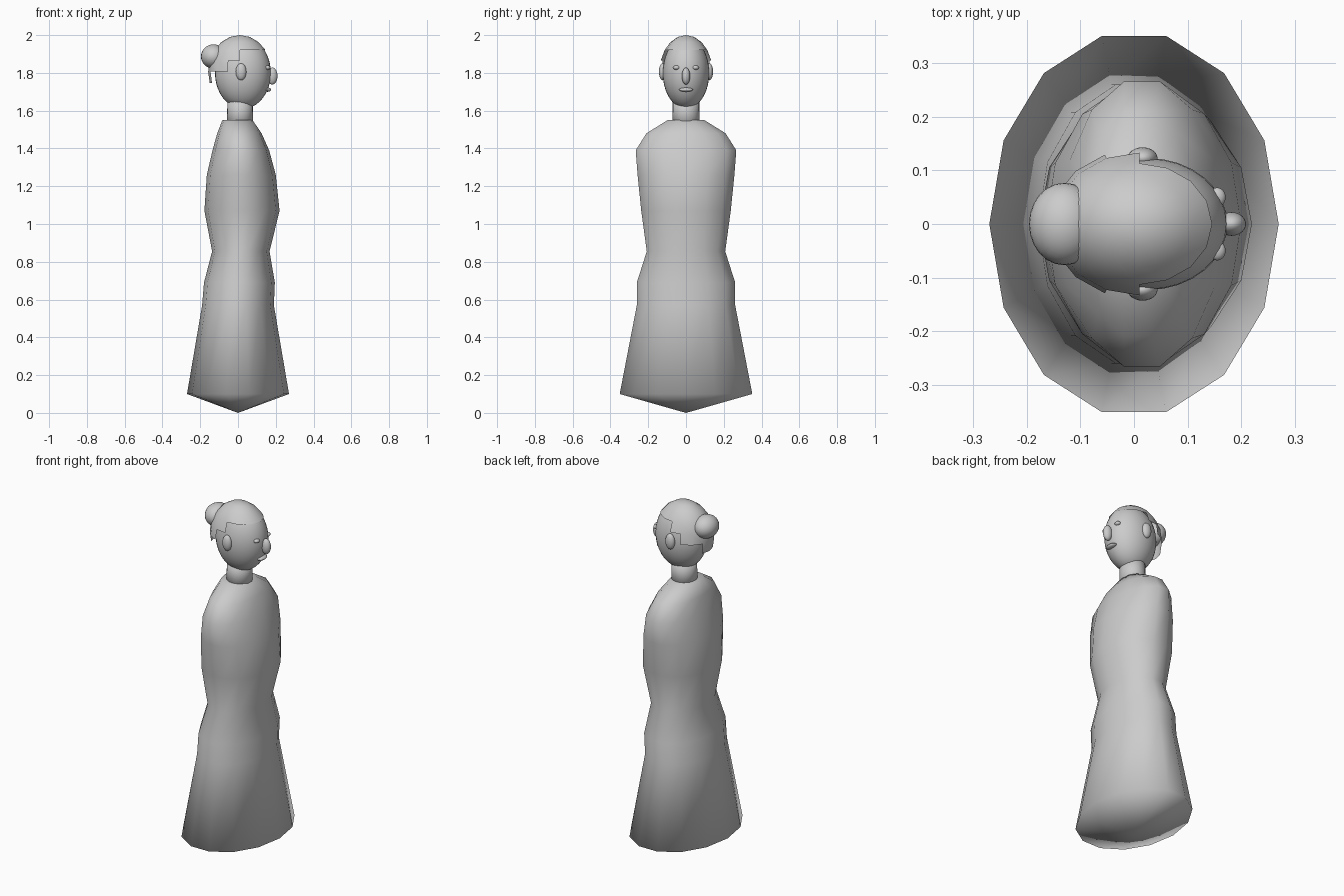
import bpy, bmesh
from math import cos, sin, pi, atan2, degrees

cube = bpy.data.objects.get("Cube")
if cube:
    bpy.data.objects.remove(cube, do_unlink=True)

grey = bpy.data.materials.new("plain grey")
grey.use_nodes = True
colour = (0.6, 0.6, 0.6, 1)
grey.diffuse_color = colour
grey.node_tree.nodes["Principled BSDF"].inputs["Base Color"].default_value = colour


def finish(name, bm, flip=True):
    if flip:
        bmesh.ops.recalc_face_normals(bm, faces=bm.faces)
    mesh = bpy.data.meshes.new(name)
    bm.to_mesh(mesh)
    bm.free()
    mesh.materials.append(grey)
    for poly in mesh.polygons:
        poly.use_smooth = True
    obj = bpy.data.objects.new(name, mesh)
    bpy.context.collection.objects.link(obj)
    return obj


def ellipsoid(name, centre, radii, segments=24, rings=16, remove=None):
    bm = bmesh.new()
    bmesh.ops.create_uvsphere(bm, u_segments=segments, v_segments=rings, radius=1)
    if remove:
        doomed = [f for f in bm.faces if remove(f.calc_center_median())]
        bmesh.ops.delete(bm, geom=doomed, context='FACES')
    bmesh.ops.scale(bm, vec=radii, verts=bm.verts)
    bmesh.ops.translate(bm, vec=centre, verts=bm.verts)
    return finish(name, bm, remove is None)


def loft(name, levels, sides, bottom, top):
    """Oval rings (z, back x, front x, half width) closed by two tips."""
    bm = bmesh.new()
    rings = []
    for z, back, front, width in levels:
        mid, depth = (back + front) / 2, (front - back) / 2
        rings.append([bm.verts.new((mid + depth * cos(2 * pi * k / sides),
                                    width * sin(2 * pi * k / sides), z))
                      for k in range(sides)])
    low, high = bm.verts.new((0, 0, bottom)), bm.verts.new((0, 0, top))
    for k in range(sides):
        n = (k + 1) % sides
        for a, b in zip(rings, rings[1:]):
            bm.faces.new((a[k], a[n], b[n], b[k]))
        bm.faces.new((low, rings[0][n], rings[0][k]))
        bm.faces.new((high, rings[-1][k], rings[-1][n]))
    return finish(name, bm)


# Long robe with a waist, shoulders and pointed underside
loft("robe", [
    (0.10, -0.27, 0.27, 0.36),
    (0.57, -0.19, 0.19, 0.267),
    (0.69, -0.18, 0.195, 0.267),
    (0.855, -0.137, 0.167, 0.213),
    (1.07, -0.178, 0.22, 0.243),
    (1.26, -0.165, 0.20, 0.263),
    (1.39, -0.135, 0.165, 0.273),
    (1.48, -0.11, 0.125, 0.215),
    (1.55, -0.083, 0.077, 0.10),
], 14, 0.0, 1.555)

# Neck and head
loft("neck", [(1.50, -0.06, 0.08, 0.072), (1.68, -0.055, 0.078, 0.07)],
     24, 1.50, 1.68)
ellipsoid("head", (0.026, 0, 1.80), (0.148, 0.123, 0.19), 32, 20)


# Hair shell whose lower edge steps down towards the back
def below_hairline(p):
    turn = abs(degrees(atan2(p.y, p.x)))
    line = 36 if turn < 90 else 18 if turn < 112.5 else 0 if turn < 157.5 else -18
    return p.z < sin(line * pi / 180)


ellipsoid("hair", (0.01, 0, 1.807), (0.168, 0.14, 0.193), 16, 10, below_hairline)
ellipsoid("hair_bun", (-0.13, 0, 1.887), (0.066, 0.077, 0.064))

# Face
ellipsoid("nose", (0.182, 0, 1.783), (0.027, 0.022, 0.045))
ellipsoid("mouth", (0.157, 0, 1.711), (0.019, 0.037, 0.011))
for side, s in (("left", 1), ("right", -1)):
    ellipsoid(side + "_eye", (0.155, 0.05 * s, 1.828), (0.016, 0.018, 0.012))
    ellipsoid(side + "_ear", (0.016, 0.123 * s, 1.806), (0.028, 0.02, 0.045))
